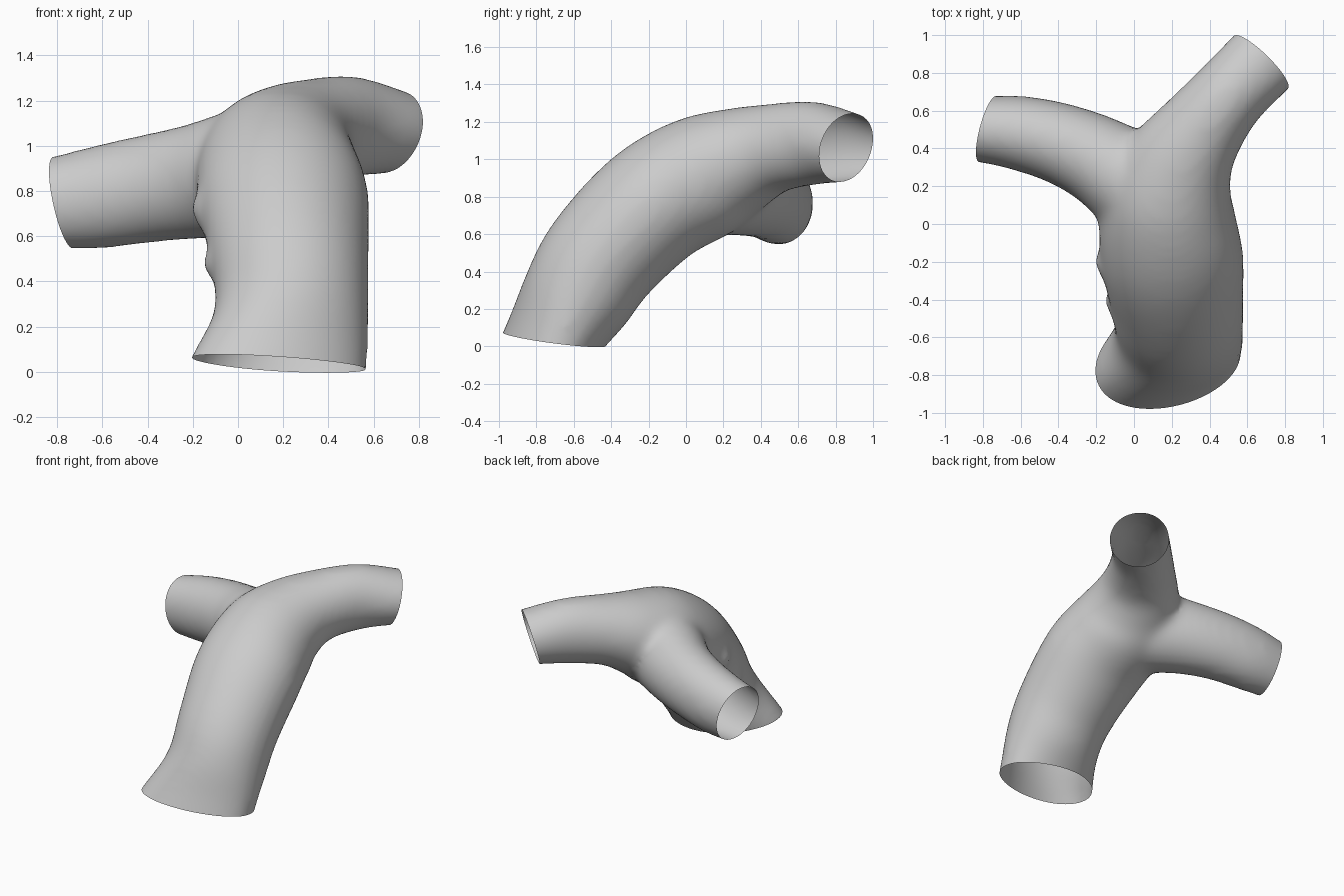
import bpy, bmesh, math
from mathutils import Vector

cube = bpy.data.objects.get("Cube")
if cube:
    bpy.data.objects.remove(cube)

SIDES, STEPS = 40, 6


def spline(rows):
    """Catmull-Rom through rows of x, y, z, half width, half height, heading."""
    pts = [Vector(r) for r in rows]
    pts = [2 * pts[0] - pts[1]] + pts + [2 * pts[-1] - pts[-2]]
    out = []
    for a, b, c, d in zip(pts, pts[1:], pts[2:], pts[3:]):
        for i in range(STEPS):
            t = i / STEPS
            out.append(0.5 * (2 * b + (c - a) * t + (2 * a - 5 * b + 4 * c - d) * t ** 2
                              + (3 * b - a - 3 * c + d) * t ** 3))
    return out + [pts[-2]]


def add_tube(bm, rows):
    """Closed tube of elliptical sections; heading turns the level axis of each."""
    path = spline(rows)
    rings = []
    for i, p in enumerate(path):
        before, after = path[max(i - 1, 0)], path[min(i + 1, len(path) - 1)]
        along = Vector((after - before)[:3])
        heading = math.radians(p[5])
        side = Vector((math.cos(heading), math.sin(heading), 0))
        up = side.cross(along).normalized()
        ring = []
        for k in range(SIDES):
            a = math.tau * k / SIDES
            ring.append(bm.verts.new(Vector(p[:3]) + side * p[3] * math.cos(a) + up * p[4] * math.sin(a)))
        rings.append(ring)
    for lower, upper in zip(rings, rings[1:]):
        for k in range(SIDES):
            n = (k + 1) % SIDES
            bm.faces.new((lower[k], lower[n], upper[n], upper[k]))
    bm.faces.new(rings[0][::-1])
    bm.faces.new(rings[-1])


bm = bmesh.new()
# Trunk rising from the front and bending into the left branch
add_tube(bm, [
    (0.11, -0.86, -0.24, 0.46, 0.22, 14),
    (0.175, -0.715, 0.04, 0.405, 0.25, 12),
    (0.235, -0.58, 0.27, 0.345, 0.30, 8),
    (0.23, -0.44, 0.49, 0.35, 0.32, 4),
    (0.20, -0.17, 0.76, 0.38, 0.335, 0),
    (0.185, 0.10, 0.91, 0.36, 0.335, -12),
    (0.24, 0.29, 1.00, 0.31, 0.285, -30),
    (0.34, 0.47, 1.06, 0.245, 0.24, -41),
    (0.50, 0.68, 1.085, 0.205, 0.225, -45),
    (0.675, 0.86, 1.065, 0.205, 0.19, -45),
    (0.83, 1.02, 1.035, 0.20, 0.16, -45)])
# Right branch
add_tube(bm, [
    (0.14, 0.12, 0.89, 0.27, 0.29, 55),
    (-0.02, 0.23, 0.87, 0.265, 0.28, 55),
    (-0.20, 0.345, 0.84, 0.235, 0.255, 62),
    (-0.40, 0.43, 0.81, 0.215, 0.24, 71),
    (-0.60, 0.48, 0.775, 0.20, 0.23, 80),
    (-0.78, 0.50, 0.75, 0.18, 0.21, 86),
    (-0.95, 0.51, 0.73, 0.17, 0.19, 87)])
# Small lumps on the right flank
for x, y, z, r in ((-0.08, -0.41, 0.48, 0.08), (-0.10, -0.20, 0.72, 0.11)):
    lump = bmesh.ops.create_icosphere(bm, subdivisions=3, radius=r)["verts"]
    bmesh.ops.translate(bm, verts=lump, vec=(x, y, z))

mesh = bpy.data.meshes.new("branching_tube")
bm.to_mesh(mesh)
bm.free()
tube = bpy.data.objects.new("branching_tube", mesh)
bpy.context.collection.objects.link(tube)

# Fuse the branches and soften the joints
fuse = tube.modifiers.new("fuse", "REMESH")
fuse.mode = "VOXEL"
fuse.voxel_size = 0.025
soften = tube.modifiers.new("soften", "SMOOTH")
soften.factor = 0.5
soften.iterations = 22
bpy.context.view_layer.objects.active = tube
tube.select_set(True)
for name in ("fuse", "soften"):
    bpy.ops.object.modifier_apply(modifier=name)

# Cut the three open ends: point on the cut, outward direction
bm = bmesh.new()
bm.from_mesh(tube.data)
for point, outward in (((0.17, -0.72, 0.037), (-0.05, -0.12, -1)),
                       ((-0.775, 0.50, 0.75), (-1, 0.26, -0.22)),
                       ((0.67, 0.855, 1.06), (0.70, 0.72, -0.27))):
    geom = bm.verts[:] + bm.edges[:] + bm.faces[:]
    bmesh.ops.bisect_plane(bm, geom=geom, plane_co=point, plane_no=outward, clear_outer=True)
bm.to_mesh(tube.data)
bm.free()

grey = bpy.data.materials.new("plain_grey")
grey.use_nodes = True
colour = (0.6, 0.6, 0.6, 1)
grey.diffuse_color = colour
grey.node_tree.nodes["Principled BSDF"].inputs["Base Color"].default_value = colour
tube.data.materials.clear()
tube.data.materials.append(grey)
bpy.ops.object.shade_smooth_by_angle(angle=math.radians(40))
